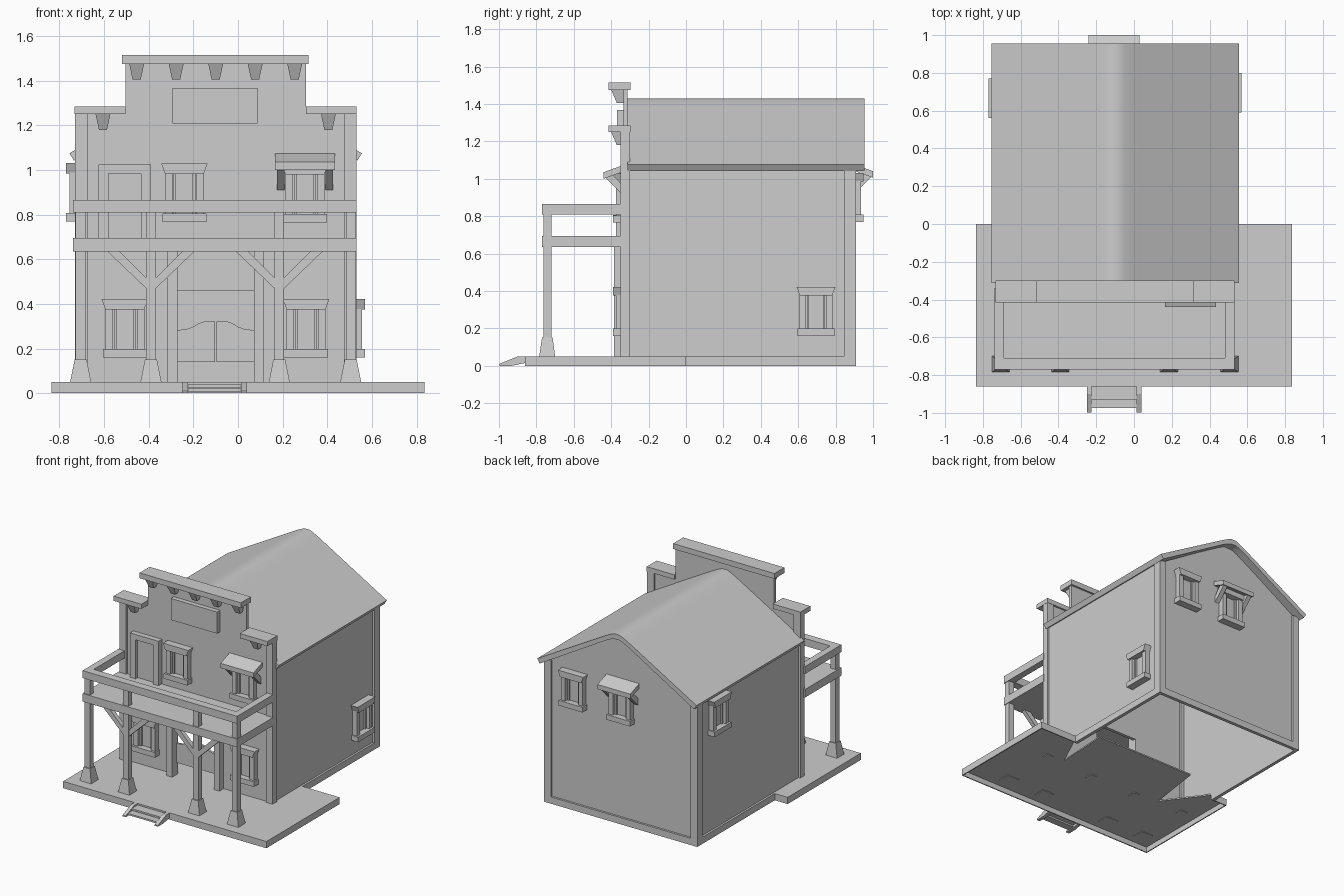
import bpy, bmesh, math
from mathutils import Matrix, Vector

cube = bpy.data.objects.get("Cube")
if cube:
    bpy.data.objects.remove(cube, do_unlink=True)

grey = bpy.data.materials.new("plain_grey")
grey.use_nodes = True
tone = (0.61, 0.61, 0.61, 1)
grey.diffuse_color = tone
grey.node_tree.nodes["Principled BSDF"].inputs["Base Color"].default_value = tone

C = -0.1          # centre line of the house
HALF = 0.63       # half width to the outside of the corner posts
FRONT, BACK = -0.35, 0.91
WALL = 0.015      # how far walls sit behind the posts
FLOOR = 0.05      # top of the platform
SOFFIT = 0.04     # underside of the platform boards
EDGE = 0.836      # half width of the platform


def loft(name, ring_a, ring_b, place=None):
    """Closed solid between two matching rings of points."""
    bm = bmesh.new()
    a = [bm.verts.new(p) for p in ring_a]
    b = [bm.verts.new(p) for p in ring_b]
    bm.faces.new(a)
    bm.faces.new(b[::-1])
    for i in range(len(a)):
        j = (i + 1) % len(a)
        bm.faces.new((a[i], b[i], b[j], a[j]))
    bmesh.ops.recalc_face_normals(bm, faces=bm.faces)
    if place:
        bm.transform(place)
    mesh = bpy.data.meshes.new(name)
    bm.to_mesh(mesh)
    bm.free()
    mesh.materials.append(grey)
    obj = bpy.data.objects.new(name, mesh)
    bpy.context.collection.objects.link(obj)
    return obj


def rect(x0, x1, y0, y1, z):
    return [(x0, y0, z), (x1, y0, z), (x1, y1, z), (x0, y1, z)]


def box(name, x0, x1, y0, y1, z0, z1, place=None):
    return loft(name, rect(x0, x1, y0, y1, z0), rect(x0, x1, y0, y1, z1), place)


def prism_x(name, pts, x0, x1, place=None):
    """Extrude a y-z outline along x."""
    return loft(name, [(x0, y, z) for y, z in pts], [(x1, y, z) for y, z in pts], place)


def prism_y(name, pts, y0, y1, place=None):
    """Extrude an x-z outline along y."""
    return loft(name, [(x, y0, z) for x, z in pts], [(x, y1, z) for x, z in pts], place)


def prism_z(name, pts, z0, z1):
    """Extrude an x-y outline along z."""
    return loft(name, [(x, y, z0) for x, y in pts], [(x, y, z1) for x, y in pts])


def mirrored(half):
    """Full outline about the house centre line from its right half."""
    return [(C + x, z) for x, z in half] + [(C - x, z) for x, z in reversed(half)]


# Hollow porch platform: boards with a tongue reaching into the house, and a rim
prism_z("platform_boards", [(-EDGE, -0.86), (EDGE, -0.86), (EDGE, 0), (0.52, 0), (0.38, -0.3), (0.4, 0.11),
                            (-0.42, 0.11), (-0.48, -0.31), (-0.715, 0), (-EDGE, 0)], SOFFIT, FLOOR)
box("platform_front_rim", -EDGE, EDGE, -0.86, -0.852, 0, FLOOR)
for s in (-1, 1):
    a, b, c = s * EDGE, s * (EDGE - 0.008), C + s * HALF
    box("platform_side_rim", min(a, b), max(a, b), -0.86, 0, 0, FLOOR)
    box("platform_back_rim", min(a, c), max(a, c), -0.008, 0, 0, FLOOR)

# Front steps
for x in (-0.237, 0.027):
    prism_x("step_stringer", [(-0.86, 0.05), (-0.86, 0.015), (-0.93, 0), (-0.998, 0), (-0.998, 0.01), (-0.9, 0.05)],
            x - 0.013, x + 0.013)
box("upper_step", -0.225, 0.015, -0.93, -0.86, 0.025, 0.038)
box("lower_step", -0.225, 0.015, -0.975, -0.92, 0.008, 0.02)

# Corner posts, side walls and base boards
for s in (-1, 1):
    outer, inner = C + s * HALF, C + s * (HALF - 0.055)
    skin, lining = C + s * (HALF - WALL), C + s * (HALF - 0.025)
    box("front_corner_post", min(outer, inner), max(outer, inner), FRONT, -0.3, 0.035, 1.25)
    prism_z("back_corner_post", [(outer, BACK), (outer, BACK - 0.065), (lining, BACK - 0.065),
                                 (lining, BACK - 0.025), (inner, BACK - 0.025), (inner, BACK)], 0, 1.06)
    box("side_wall", min(skin, lining), max(skin, lining), -0.31, BACK - 0.02, SOFFIT, 1.06)
    box("side_base_board", min(outer, lining), max(outer, lining), -0.008, BACK - 0.06, 0, FLOOR)
box("back_base_board", C - HALF + 0.05, C + HALF - 0.05, BACK - 0.025, BACK, 0, FLOOR)

# Gabled back wall
prism_y("back_wall", mirrored([(HALF - 0.02, SOFFIT), (HALF - 0.02, 1.05), (0.08, 1.37), (0.03, 1.388)]),
        BACK - 0.025, BACK - WALL)

# Stepped false front with the doorway cut in
prism_y("false_front", mirrored([(0.175, 0.46), (0.175, 0.045), (HALF - 0.01, 0.045), (HALF - 0.01, 1.26),
                                 (0.405, 1.26), (0.405, 1.48)]), FRONT + WALL, -0.312)

# Roof with a softly rounded ridge
top = [(0.655, 1.075), (0.12, 1.38), (0.08, 1.402), (0.05, 1.417), (0.02, 1.429)]
under = [(0.02, 1.39), (0.05, 1.38), (0.08, 1.366), (0.12, 1.343), (0.635, 1.042)]
outline = [(C + x, z) for x, z in top] + [(C - x, z) for x, z in reversed(top)] \
    + [(C - x, z) for x, z in reversed(under)] + [(C + x, z) for x, z in under]
roof = prism_y("roof", outline, -0.313, 0.955)
bpy.context.view_layer.objects.active = roof
roof.select_set(True)
bpy.ops.object.shade_smooth_by_angle(angle=math.radians(30))
roof.select_set(False)

# Cornices, corbels and sign board
box("top_cornice", C - 0.419, C + 0.415, -0.415, -0.298, 1.475, 1.515)
for s in (-1, 1):
    a, b = C + s * 0.405, C + s * 0.632
    box("side_cornice", min(a, b), max(a, b), -0.415, -0.298, 1.25, 1.285)


def corbel(x, z):
    loft("corbel", rect(x - 0.018, x + 0.018, -0.37, -0.33, z - 0.07),
         rect(x - 0.033, x + 0.033, -0.4, -0.33, z))


for i in range(-2, 3):
    corbel(C + i * 0.177, 1.475)
for s in (-1, 1):
    corbel(C + s * 0.505, 1.25)
box("sign_board", C - 0.193, C + 0.187, -0.37, -0.33, 1.208, 1.368)

# Swing doors between two pillars
for s in (-1, 1):
    a, b = C + s * 0.172, C + s * 0.217
    box("door_pillar", min(a, b), max(a, b), -0.385, -0.32, 0.035, 0.635)
    leaf = [(0.174, 0.14), (0.174, 0.282), (0.13, 0.287), (0.1, 0.298), (0.075, 0.313),
            (0.05, 0.322), (0.003, 0.322), (0.003, 0.14)]
    prism_y("swing_door", [(C + s * x, z) for x, z in leaf], -0.335, -0.318)

# Balcony door
for x0, x1 in ((-0.625, -0.58), (-0.435, -0.39)):
    box("balcony_door_jamb", x0, x1, -0.375, -0.33, 0.69, 0.99)
box("balcony_door_head", -0.625, -0.39, -0.375, -0.33, 0.985, 1.025)
box("balcony_door_panel", -0.58, -0.435, -0.35, -0.33, 0.69, 0.985)

# Balcony deck and railing
LEFT, RIGHT = -0.739, 0.532
box("balcony_deck", LEFT, RIGHT, -0.77, -0.34, 0.635, 0.695)
box("front_rail", LEFT, RIGHT, -0.77, -0.71, 0.81, 0.865)
box("side_rail", LEFT, LEFT + 0.05, -0.71, -0.34, 0.81, 0.865)
box("side_rail", RIGHT - 0.05, RIGHT, -0.71, -0.34, 0.81, 0.865)

# Porch posts with flared feet
for x in (-0.705, -0.39, 0.185, 0.505):
    box("porch_post", x - 0.022, x + 0.022, -0.762, -0.72, 0.1, 0.83)
    loft("post_foot", rect(x - 0.05, x + 0.05, -0.787, -0.698, 0.035),
         rect(x - 0.027, x + 0.027, -0.77, -0.713, 0.15))

# Diagonal braces on the middle posts
for x in (-0.39, 0.185):
    for s in (-1, 1):
        bar = [(0.015, 0.463), (0.015, 0.51), (0.145, 0.64), (0.2, 0.64)]
        prism_y("post_brace", [(x + s * u, z) for u, z in bar], -0.757, -0.725)


def window(location, turn, awning=False):
    """Framed window facing local -y, with its sill bottom at the location."""
    m = Matrix.Translation(Vector(location)) @ Matrix.Rotation(math.radians(turn), 4, "Z")
    box("window_sill", -0.098, 0.098, -0.055, 0.005, 0, 0.038, m)
    prism_y("window_head", [(-0.087, 0.215), (0.087, 0.215), (0.104, 0.262), (-0.104, 0.262)], -0.055, 0.005, m)
    for s in (-1, 1):
        box("window_jamb", s * 0.071 - 0.017, s * 0.071 + 0.017, -0.04, 0.005, 0.03, 0.22, m)
        box("window_sash", s * 0.043 - 0.006, s * 0.043 + 0.006, -0.022, 0.005, 0.03, 0.22, m)
    box("window_pane", -0.06, 0.06, -0.009, 0.005, 0.03, 0.22, m)
    if awning:
        prism_x("awning", [(0.005, 0.31), (-0.105, 0.27), (-0.105, 0.235), (0.005, 0.275)], -0.135, 0.135, m)
        for s in (-1, 1):
            prism_x("awning_brace", [(-0.095, 0.24), (-0.055, 0.255), (0.005, 0.19), (0.005, 0.14)],
                    s * 0.108 - 0.017, s * 0.108 + 0.017, m)


# Windows on all four sides
y_front, y_back = FRONT + WALL, BACK - WALL
window((-0.507, y_front, 0.16), 0)
window((0.305, y_front, 0.16), 0)
window((-0.24, y_front, 0.768), 0)
window((0.3, y_front, 0.765), 0, awning=True)
window((C + HALF - WALL, 0.695, 0.16), 90)
window((C - HALF + WALL, 0.665, 0.77), -90)
window((0.285, y_back, 0.77), 180)
window((-0.107, y_back, 0.77), 180, awning=True)
